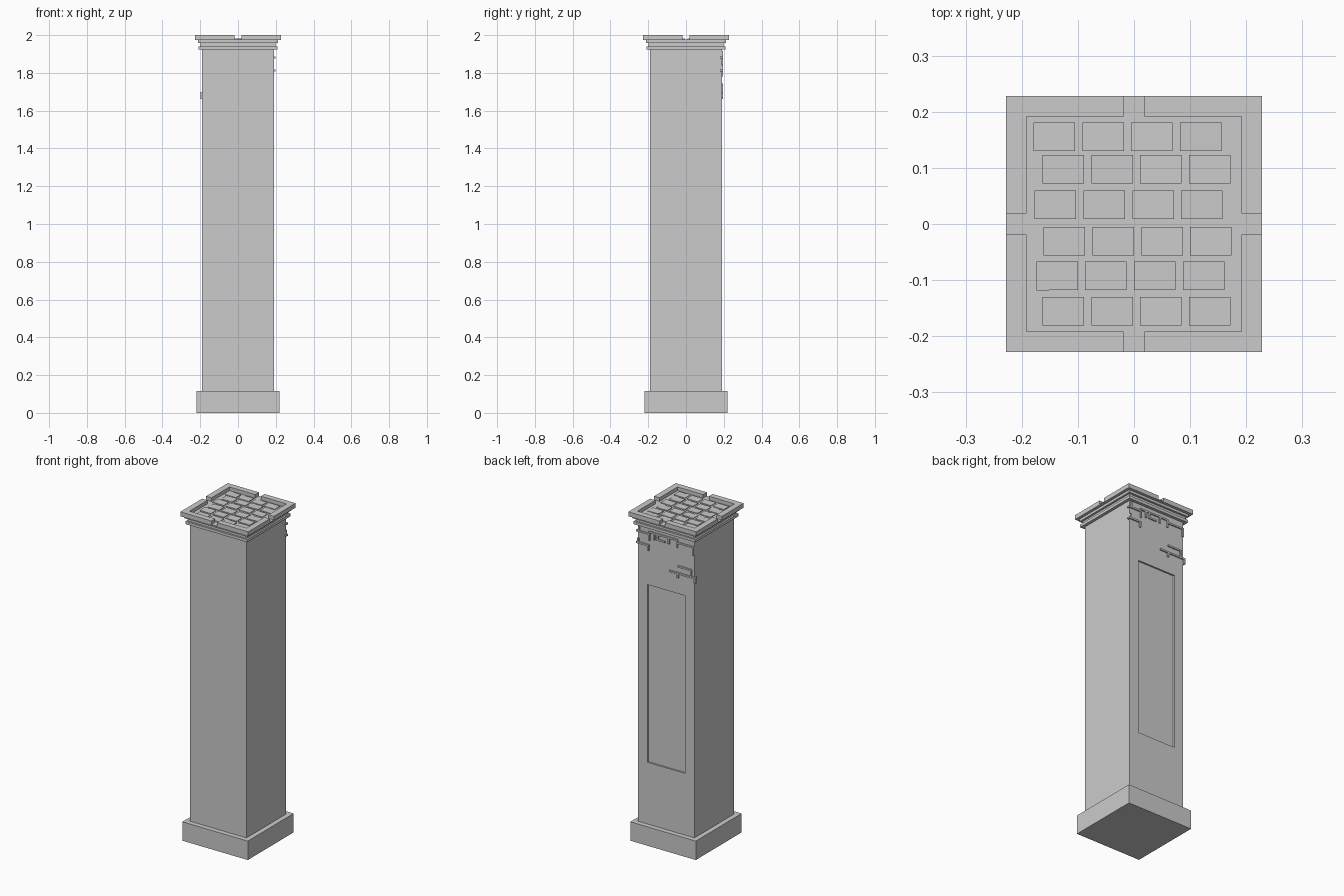
import bpy, bmesh, random
from mathutils import Matrix, Vector

if "Cube" in bpy.data.objects:
    bpy.data.objects.remove(bpy.data.objects["Cube"])

random.seed(4)


def add_box(bm, lo, hi, tilt=None):
    lo, hi = Vector(lo), Vector(hi)
    m = Matrix.Translation((lo + hi) / 2)
    if tilt:
        m = m @ tilt
    m = m @ Matrix.Diagonal((*(hi - lo), 1))
    return bmesh.ops.create_cube(bm, size=1, matrix=m)["verts"]


def finish(bm, name):
    bmesh.ops.recalc_face_normals(bm, faces=bm.faces)
    mesh = bpy.data.meshes.new(name)
    bm.to_mesh(mesh)
    bm.free()
    obj = bpy.data.objects.new(name, mesh)
    bpy.context.collection.objects.link(obj)
    return obj


def square_slab(name, half, z0, z1):
    bm = bmesh.new()
    add_box(bm, (-half, -half, z0), (half, half, z1))
    return finish(bm, name)


# Plinth and stepped cornice
square_slab("plinth", 0.22, 0, 0.115)
square_slab("cornice_lower", 0.208, 1.923, 1.94)
square_slab("cornice_neck", 0.198, 1.94, 1.958)
square_slab("cornice_upper", 0.211, 1.958, 1.973)
square_slab("cap_floor", 0.228, 1.973, 1.978)

# Shaft with a shallow recessed panel in the back face
bm = bmesh.new()
add_box(bm, (-0.19, -0.19, 0.1), (0.19, 0.19, 1.93))
back = max(bm.faces, key=lambda f: f.calc_center_median().y)
bmesh.ops.inset_region(bm, faces=[back], thickness=0.09)
for v in back.verts:
    v.co.z = 0.49 if v.co.z < 1 else 1.57
inner = bmesh.ops.extrude_face_region(bm, geom=[back])["geom"]
bmesh.ops.translate(bm, vec=(0, -0.01, 0),
                    verts=[g for g in inner if isinstance(g, bmesh.types.BMVert)])
if back.is_valid:
    bmesh.ops.delete(bm, geom=[back], context='FACES_ONLY')
finish(bm, "shaft")

# Parapet rim: one L-shaped corner turned four times, leaving a notch per side
OUT, INN, GAP = 0.228, 0.192, 0.019
bm = bmesh.new()
outline = [(GAP, OUT), (OUT, OUT), (OUT, GAP), (INN, GAP), (INN, INN), (GAP, INN)]
for k in range(4):
    turn = Matrix.Rotation(k * 1.5707963, 3, 'Z')
    face = bm.faces.new([bm.verts.new(turn @ Vector((x, y, 1.977))) for x, y in outline])
    top = bmesh.ops.extrude_face_region(bm, geom=[face])["geom"]
    bmesh.ops.translate(bm, vec=(0, 0, 0.023),
                        verts=[g for g in top if isinstance(g, bmesh.types.BMVert)])
finish(bm, "parapet_rim")

# Slightly uneven paving bricks on the cap
bm = bmesh.new()
rows = [(-0.179, 0.130), (-0.163, 0.072), (-0.177, 0.009),
        (-0.161, -0.056), (-0.174, -0.118), (-0.163, -0.181)]
for x0, y0 in rows:
    for i in range(4):
        x = x0 + i * 0.087
        tilt = (Matrix.Rotation(random.uniform(-0.02, 0.02), 4, 'X')
                @ Matrix.Rotation(random.uniform(-0.02, 0.02), 4, 'Y'))
        add_box(bm, (x, y0, 1.974), (x + 0.074, y0 + 0.051, 1.982), tilt)
finish(bm, "paving_bricks")

# Raised mortar lines on the back face, drawn as stepped paths of (x, z)
paths = [
    [(0.194, 1.882), (0.112, 1.882), (0.112, 1.848)],
    [(0.180, 1.882), (0.180, 1.91)],
    [(0.194, 1.812), (0.118, 1.812), (0.118, 1.785)],
    [(0.186, 1.812), (0.186, 1.835)],
    [(0.112, 1.895), (0.055, 1.895), (0.055, 1.862), (0.01, 1.862)],
    [(0.078, 1.895), (0.078, 1.86)],
    [(0.055, 1.895), (-0.02, 1.895), (-0.02, 1.862)],
    [(-0.02, 1.895), (-0.075, 1.895), (-0.075, 1.855)],
    [(-0.075, 1.88), (-0.184, 1.88), (-0.184, 1.835)],
    [(-0.03, 1.695), (-0.194, 1.695), (-0.194, 1.668)],
    [(-0.085, 1.738), (-0.17, 1.738), (-0.17, 1.695)],
    [(-0.08, 1.695), (-0.08, 1.672)],
]
bm = bmesh.new()
W = 0.005
for path in paths:
    for (xa, za), (xb, zb) in zip(path, path[1:]):
        add_box(bm, (min(xa, xb) - W, 0.18, min(za, zb) - W),
                (max(xa, xb) + W, 0.197, max(za, zb) + W))
finish(bm, "mortar_lines")
